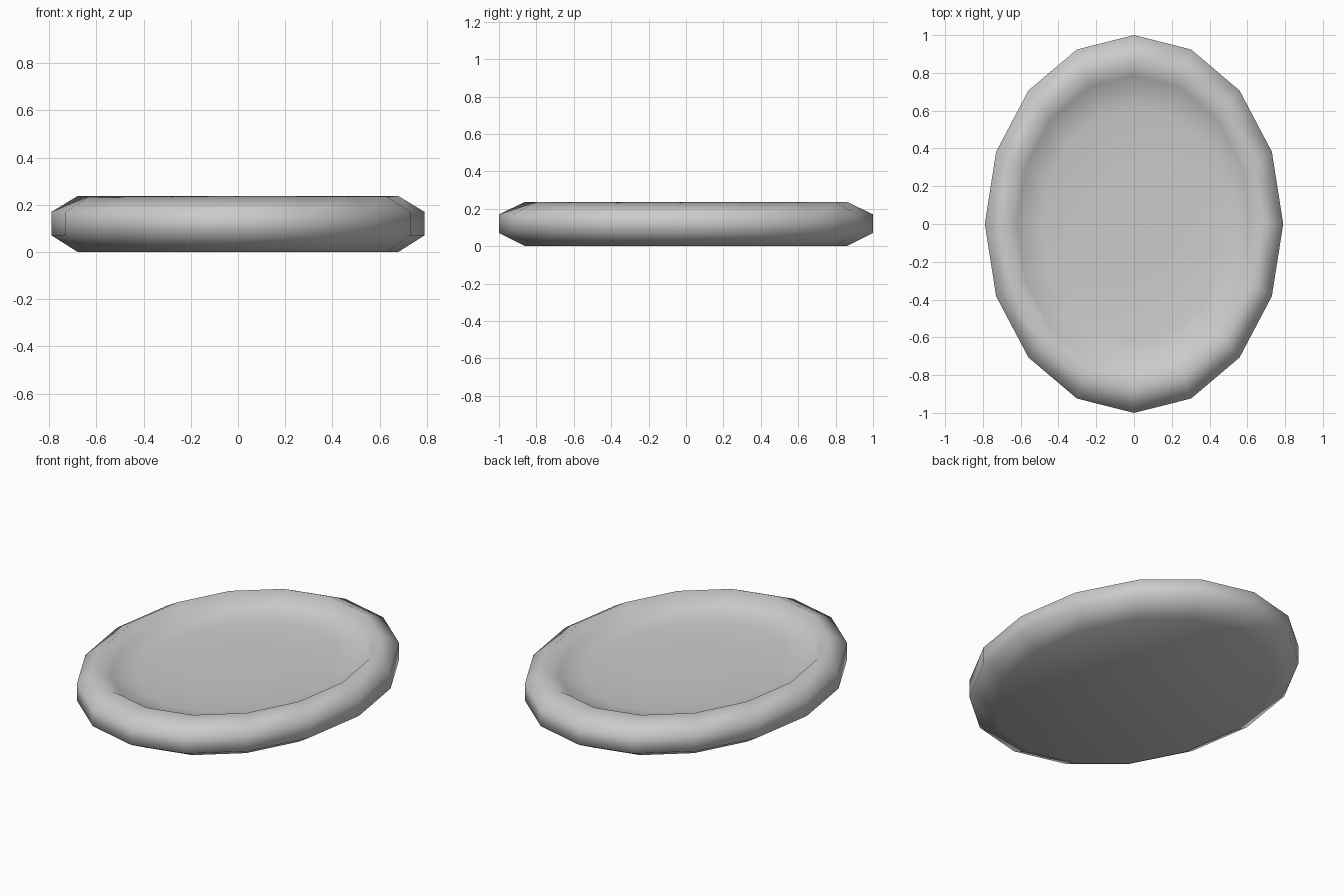
import bpy, bmesh, math

if "Cube" in bpy.data.objects:
    bpy.data.objects.remove(bpy.data.objects["Cube"])

SIDES = 16
RX, RY = 0.79, 1.0

# Cross-section as (fraction of the outer oval, height): base, outer wall, rim, inner wall, floor
PROFILE = [(0.86, 0.0), (1.0, 0.07), (1.0, 0.17), (0.86, 0.237),
           (0.785, 0.176), (0.62, 0.15), (0.3, 0.145)]

bm = bmesh.new()


def oval_ring(scale, z):
    return [bm.verts.new((RX * scale * math.cos(a), RY * scale * math.sin(a), z))
            for a in (2 * math.pi * i / SIDES for i in range(SIDES))]


# Loft the oval rings into the dish wall
rings = [oval_ring(s, z) for s, z in PROFILE]
for low, high in zip(rings, rings[1:]):
    for i in range(SIDES):
        j = (i + 1) % SIDES
        bm.faces.new((low[i], low[j], high[j], high[i]))

# Close the underside and the dish floor
bm.faces.new(rings[0][::-1])
bm.faces.new(rings[-1])
bmesh.ops.recalc_face_normals(bm, faces=bm.faces[:])
for face in bm.faces:
    face.smooth = True

mesh = bpy.data.meshes.new("oval_dish")
bm.to_mesh(mesh)
bm.free()
dish = bpy.data.objects.new("oval_dish", mesh)
bpy.context.collection.objects.link(dish)
